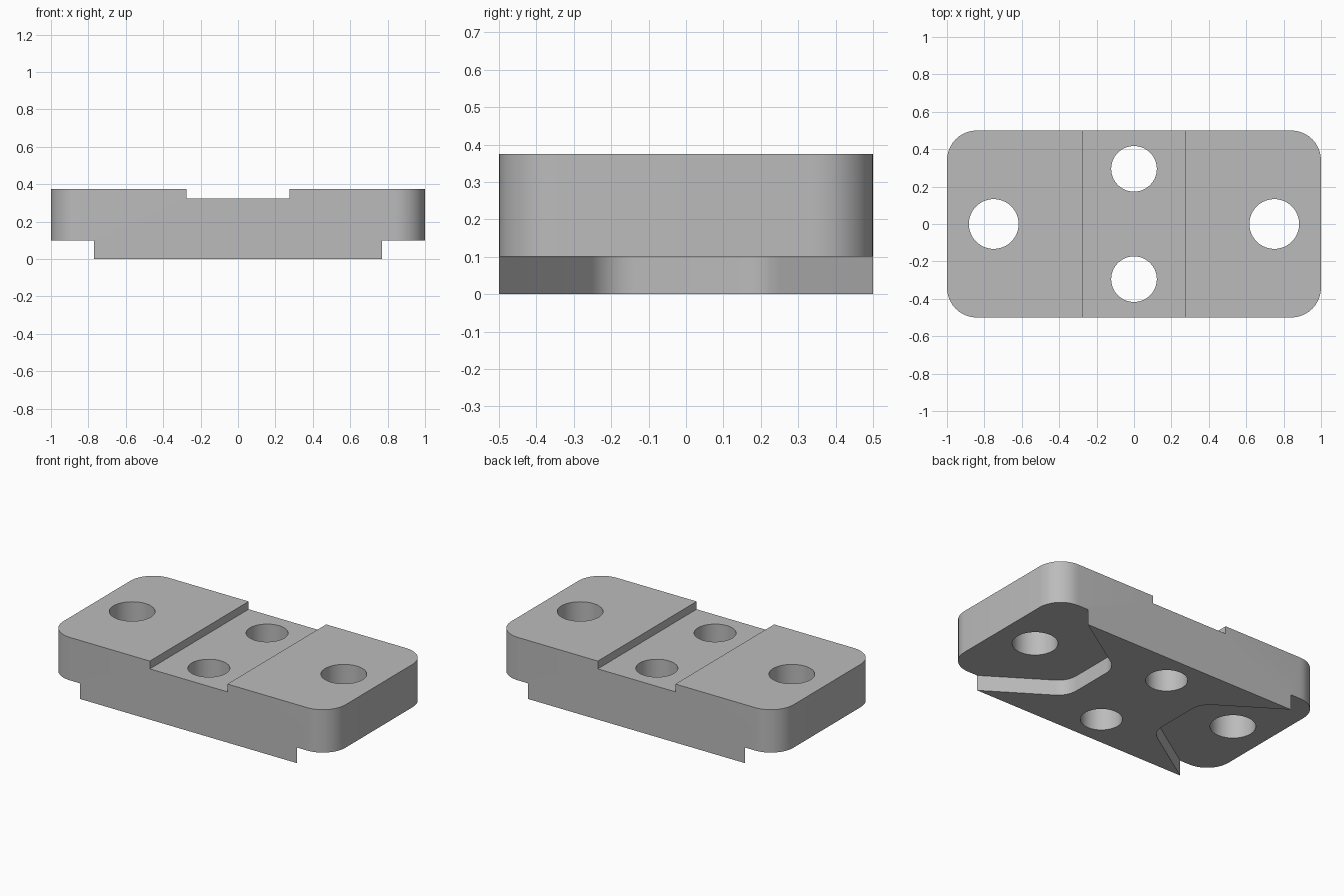
import bpy, bmesh, math
from mathutils import Vector

cube = bpy.data.objects.get("Cube")
if cube:
    bpy.data.objects.remove(cube, do_unlink=True)

TOP, STEP, GROOVE = 0.375, 0.1, 0.325


def fillet(points, radii, steps=10):
    """Round each corner of a closed 2D outline with its own radius."""
    out = []
    for i, (p, r) in enumerate(zip(points, radii)):
        p = Vector(p)
        if not r:
            out.append(p)
            continue
        a = (Vector(points[i - 1]) - p).normalized()
        b = (Vector(points[(i + 1) % len(points)]) - p).normalized()
        half = a.angle(b) / 2
        centre = p + (a + b).normalized() * r / math.sin(half)
        start = p + a * r / math.tan(half) - centre
        end = p + b * r / math.tan(half) - centre
        sweep = start.angle_signed(end)
        for k in range(steps + 1):
            t = -sweep * k / steps
            c, s = math.cos(t), math.sin(t)
            out.append(centre + Vector((c * start.x - s * start.y,
                                        s * start.x + c * start.y)))
    return out


def prism(name, outline, z0, z1):
    bm = bmesh.new()
    base = bm.faces.new([bm.verts.new((x, y, z0)) for x, y in outline])
    top = bmesh.ops.extrude_face_region(bm, geom=[base])["geom"]
    verts = [v for v in top if isinstance(v, bmesh.types.BMVert)]
    bmesh.ops.translate(bm, verts=verts, vec=(0, 0, z1 - z0))
    bmesh.ops.recalc_face_normals(bm, faces=bm.faces)
    mesh = bpy.data.meshes.new(name)
    bm.to_mesh(mesh)
    bm.free()
    obj = bpy.data.objects.new(name, mesh)
    bpy.context.collection.objects.link(obj)
    return obj


def rectangle(hx, hy):
    return [(-hx, -hy), (hx, -hy), (hx, hy), (-hx, hy)]


def circle(cx, cy, r, n=64):
    return [(cx + r * math.cos(math.tau * k / n),
             cy + r * math.sin(math.tau * k / n)) for k in range(n)]


# Block with rounded vertical corners
block = prism("mounting_block", fillet(rectangle(1, 0.5), [0.16] * 4), 0, TOP)

# Cross groove in the top
cutters = [prism("groove_cutter", rectangle(0.275, 0.7), GROOVE, 0.6)]

# Tapered recess under each end, with a rounded inner nose
taper = (0.5 - 0.21) / (0.77 - 0.325)
far = 0.21 + taper * (1.2 - 0.325)
recess = fillet([(0.325, -0.21), (1.2, -far), (1.2, far), (0.325, 0.21)],
                [0.138, 0, 0, 0.138])
for side in (1, -1):
    cutters.append(prism("recess_cutter", [(side * x, y) for x, y in recess], -0.2, STEP))
    # Bolt holes: one at each end, two in the groove
    cutters.append(prism("end_hole_cutter", circle(side * 0.75, 0, 0.133), -0.3, 0.7))
    cutters.append(prism("groove_hole_cutter", circle(0, side * 0.295, 0.122), -0.3, 0.7))

bpy.ops.object.select_all(action="DESELECT")
bpy.context.view_layer.objects.active = block
block.select_set(True)
for cutter in cutters:
    cutter.hide_render = True
    mod = block.modifiers.new("cut", "BOOLEAN")
    mod.operation, mod.solver, mod.object = "DIFFERENCE", "EXACT", cutter
    bpy.ops.object.modifier_apply(modifier=mod.name)
    bpy.data.objects.remove(cutter, do_unlink=True)

# Plain grey metal
grey = bpy.data.materials.new("plain_grey")
grey.use_nodes = True
colour = (0.5, 0.5, 0.5, 1)
grey.diffuse_color = colour
grey.node_tree.nodes["Principled BSDF"].inputs["Base Color"].default_value = colour
block.data.materials.clear()
block.data.materials.append(grey)
bpy.ops.object.shade_smooth_by_angle(angle=math.radians(25))
